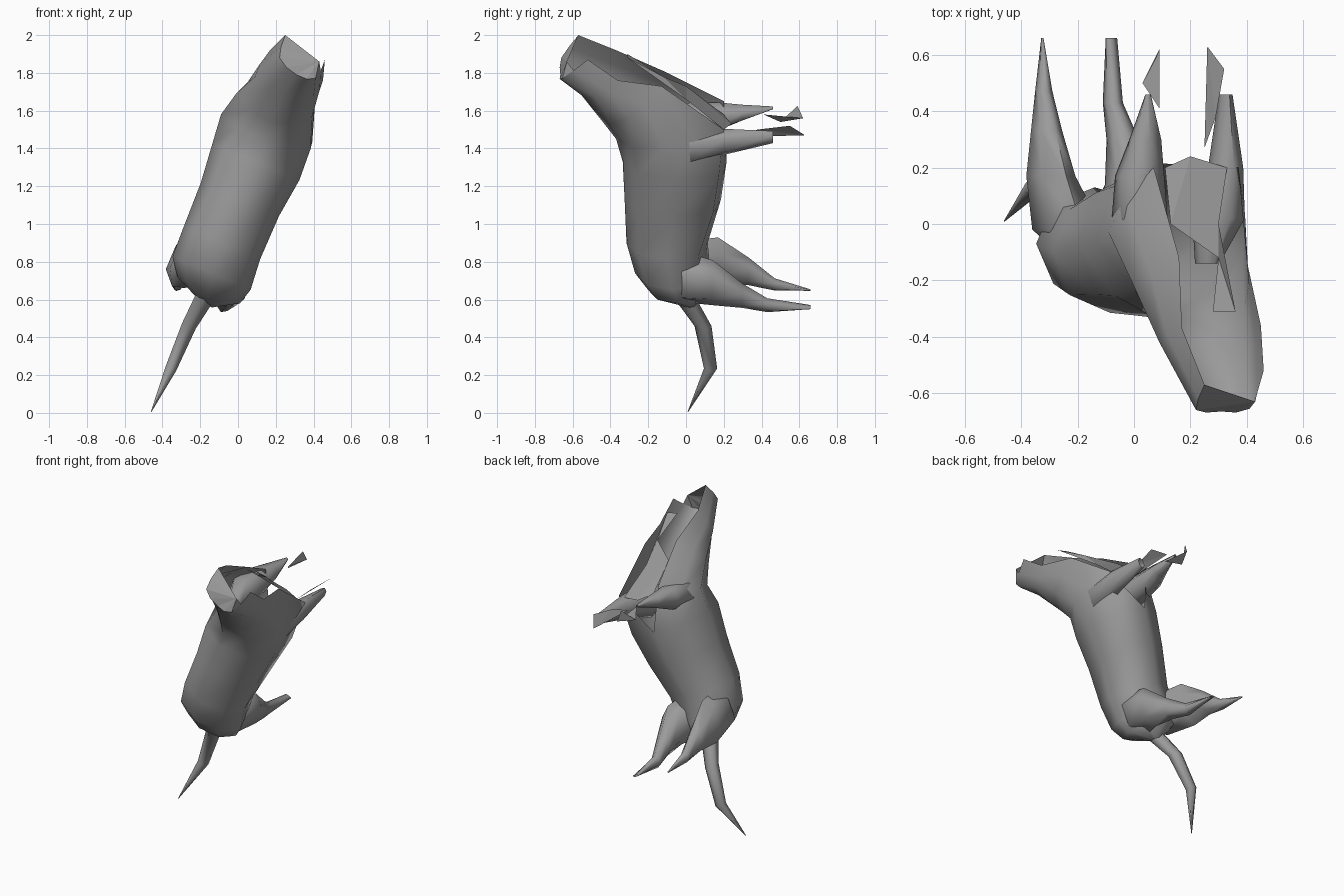
import bpy, bmesh, math
from mathutils import Vector as V

SIDE = V((0.92, 0, -0.39))   # across the tilted body
AXIS = V((0.39, 0, 0.92))    # along the spine
Y = V((0, 1, 0))

# Dark grey hide
hide = bpy.data.materials.new("dark_grey")
hide.diffuse_color = (0.33, 0.33, 0.33, 1)


def make(name, pts, faces, smooth=None):
    me = bpy.data.meshes.new(name)
    me.from_pydata([V(p) for p in pts], [], faces)
    bm = bmesh.new()
    bm.from_mesh(me)
    bmesh.ops.remove_doubles(bm, verts=bm.verts, dist=0.001)
    bmesh.ops.recalc_face_normals(bm, faces=bm.faces)
    bm.to_mesh(me)
    bm.free()
    me.materials.append(hide)
    ob = bpy.data.objects.new(name, me)
    bpy.context.collection.objects.link(ob)
    if smooth:
        bpy.ops.object.select_all(action='DESELECT')
        bpy.context.view_layer.objects.active = ob
        ob.select_set(True)
        bpy.ops.object.shade_smooth_by_angle(angle=math.radians(smooth))
    return ob


def loft(name, rings, smooth=75):
    n = len(rings[0])
    faces = [(r * n + i, r * n + i + 1, r * n + n + i + 1, r * n + n + i)
             for r in range(len(rings) - 1) for i in range(n - 1)]
    return make(name, [p for r in rings for p in r], faces, smooth)


def oval(c, a, b, u, v, n=8, corner=1.0):
    # starts and ends on the +v side; corner pushes out the last (right belly) point
    out = [V(c) - u * a * math.sin(k * math.tau / n) + v * b * math.cos(k * math.tau / n)
           for k in range(n + 1)]
    out[n - 1] = V(c) + (out[n - 1] - V(c)) * corner
    return out


def arc(pts):
    # refine a five point cross-section to nine points
    p = [V(q) for q in pts]
    e = [2 * p[0] - p[1]] + p + [2 * p[-1] - p[-2]]
    out = [p[0]]
    for i in range(1, 5):
        out += [(9 * (e[i] + e[i + 1]) - e[i - 1] - e[i + 2]) / 16, p[i]]
    return out


# Trunk, neck and head: closed body rings running into an open-throated head
body = [oval(c, a, b, SIDE, Y, 8, k) for c, a, b, k in [
    ((-0.165, 0.02, 0.57), 0.03, 0.03, 1),
    ((-0.155, -0.04, 0.65), 0.18, 0.16, 1),
    ((-0.14, -0.07, 0.74), 0.225, 0.20, 1),
    ((-0.085, -0.10, 0.90), 0.22, 0.215, 1.1),
    ((0.01, -0.07, 1.13), 0.225, 0.255, 1.18),
    ((0.095, -0.06, 1.33), 0.25, 0.275, 1.2)]]
head = [arc(a) for a in [
    [(0.07, 0.2, 1.65), (-0.09, -0.03, 1.58), (0.14, -0.37, 1.45),
     (0.385, -0.12, 1.40), (0.37, 0.2, 1.50)],
    [(0.16, -0.12, 1.81), (-0.01, -0.2, 1.69), (0.18, -0.44, 1.54),
     (0.39, -0.30, 1.56), (0.40, -0.13, 1.73)],
    [(0.17, -0.37, 1.92), (0.09, -0.42, 1.78), (0.24, -0.56, 1.69),
     (0.40, -0.48, 1.67), (0.45, -0.36, 1.76)],
    [(0.25, -0.57, 2.0), (0.22, -0.66, 1.88), (0.31, -0.665, 1.79),
     (0.41, -0.655, 1.77), (0.46, -0.52, 1.87)]]]
loft("body_and_head", body + head)
cap = head[-1][:8] + [V((0.43, -0.63, 1.86))]
make("muzzle_front", cap, [(8, i, i + 1) for i in range(7)])

# Loose throat and chest flap
make("throat_flap", [(0.13, 0.0, 1.73), (0.11, 0.2, 1.58), (0.2, 0.24, 1.53), (0.33, 0.2, 1.5),
                     (0.30, -0.12, 1.78), (0.28, -0.31, 1.90), (0.36, -0.31, 1.88),
                     (0.30, 0.0, 1.66)],
     [(0, 1, 2), (0, 2, 3, 7), (0, 7, 4), (4, 5, 6), (4, 6, 7)])

# Legs: each ring is (x, y, z, half width, half height), rooted inside the body
legs = {
    "left_hind_leg": [(-0.17, -0.14, 0.80, 0.05, 0.07), (-0.235, -0.02, 0.785, 0.125, 0.135),
                      (-0.295, 0.17, 0.80, 0.075, 0.14), (-0.31, 0.33, 0.75, 0.05, 0.08),
                      (-0.32, 0.47, 0.68, 0.03, 0.035), (-0.325, 0.66, 0.65, 0.004, 0.004)],
    "right_hind_leg": [(-0.10, -0.14, 0.74, 0.05, 0.07), (-0.05, -0.02, 0.72, 0.13, 0.145),
                       (-0.01, 0.14, 0.69, 0.085, 0.13), (-0.04, 0.30, 0.62, 0.055, 0.07),
                       (-0.075, 0.43, 0.57, 0.035, 0.04), (-0.08, 0.66, 0.56, 0.024, 0.006)],
    "left_front_leg": [(0.06, -0.14, 1.52, 0.05, 0.06), (0.02, 0.02, 1.55, 0.10, 0.10),
                       (0.02, 0.17, 1.57, 0.09, 0.08), (0.04, 0.30, 1.59, 0.06, 0.045),
                       (0.05, 0.46, 1.615, 0.01, 0.008)],
    "right_front_leg": [(0.26, -0.14, 1.42, 0.04, 0.06), (0.30, 0.02, 1.41, 0.09, 0.11),
                        (0.325, 0.2, 1.435, 0.06, 0.075), (0.325, 0.46, 1.46, 0.022, 0.035)],
}
for name, rings in legs.items():
    loft(name, [oval(r[:3], r[3], r[4], SIDE, AXIS, 6) for r in rings])

# Front paws
for name, pts in {
    "left_front_paw": [(0.03, 0.5, 1.54), (0.08, 0.59, 1.625), (0.09, 0.62, 1.56), (0.09, 0.41, 1.58)],
    "right_front_paw": [(0.26, 0.63, 1.47), (0.32, 0.55, 1.52), (0.29, 0.38, 1.5), (0.25, 0.27, 1.46)],
}.items():
    make(name, pts, [(0, 1, 2), (0, 2, 3)])

# Tail
tail = [(-0.165, -0.02, 0.63, 0.06), (-0.26, 0.09, 0.46, 0.045),
        (-0.355, 0.13, 0.235, 0.035), (-0.46, 0.01, 0.005, 0.002)]
loft("tail", [oval(t[:3], t[3], t[3], SIDE, Y, 6) for t in tail])
